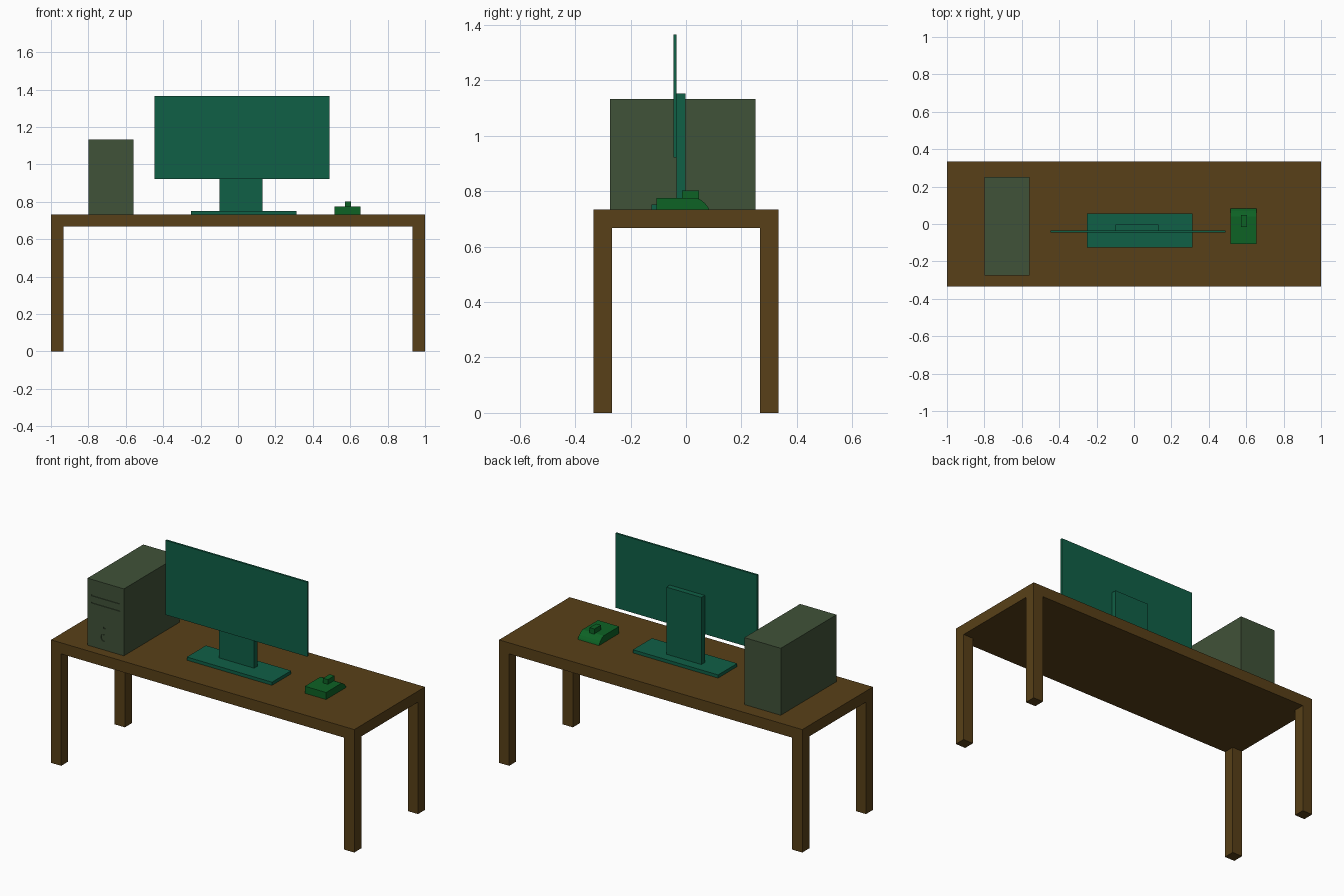
import bpy, bmesh, math

if "Cube" in bpy.data.objects:
    bpy.data.objects.remove(bpy.data.objects["Cube"])


def material(name, color):
    m = bpy.data.materials.new(name)
    m.diffuse_color = (*color, 1)
    m.use_nodes = True
    m.node_tree.nodes["Principled BSDF"].inputs["Base Color"].default_value = m.diffuse_color
    return m


WOOD = material("brown", (0.098, 0.051, 0.009))
TEAL = material("teal", (0.005, 0.115, 0.061))
CASE = material("grey_green", (0.051, 0.084, 0.040))
GREEN = material("green", (0.004, 0.122, 0.018))


def finish(name, bm, mat):
    bmesh.ops.recalc_face_normals(bm, faces=bm.faces)
    me = bpy.data.meshes.new(name)
    bm.to_mesh(me)
    bm.free()
    ob = bpy.data.objects.new(name, me)
    bpy.context.collection.objects.link(ob)
    me.materials.append(mat)
    return ob


def box(name, x, y, z, mat):
    """Box from (min, max) pairs on each axis."""
    bm = bmesh.new()
    bmesh.ops.create_cube(bm, size=1)
    for v in bm.verts:
        v.co = [r[0] if c < 0 else r[1] for c, r in zip(v.co, (x, y, z))]
    return finish(name, bm, mat)


def prism(name, points, axis, lo, hi, mat):
    """Extrude a 2D outline along x (axis 0) or y (axis 1)."""
    bm = bmesh.new()
    place = (lambda p: (lo, p[0], p[1])) if axis == 0 else (lambda p: (p[0], lo, p[1]))
    face = bm.faces.new([bm.verts.new(place(p)) for p in points])
    ext = bmesh.ops.extrude_face_region(bm, geom=[face])
    for v in ext["geom"]:
        if isinstance(v, bmesh.types.BMVert):
            v.co[axis] = hi
    return finish(name, bm, mat)


# Table
TOP = 0.733
box("table_top", (-1, 1), (-0.333, 0.333), (0.667, TOP), WOOD)
for side, sx in (("left", -1), ("right", 1)):
    for end, sy in (("front", -1), ("back", 1)):
        box(f"{end}_{side}_leg", sorted((sx, sx * 0.933)),
            sorted((sy * 0.333, sy * 0.267)), (0, 0.667), WOOD)

# Monitor
box("monitor_base", (-0.25, 0.312), (-0.125, 0.055), (TOP, 0.752), TEAL)
box("monitor_neck", (-0.10, 0.13), (-0.034, -0.002), (0.752, 1.152), TEAL)
box("monitor_screen", (-0.446, 0.489), (-0.046, -0.034), (0.921, 1.365), TEAL)

# Computer case with shallow drive slots and buttons cut in the front
case = box("computer_case", (-0.80, -0.56), (-0.275, 0.25), (TOP, 1.132), CASE)
cut_y = (-0.29, -0.271)
cutters = [
    box("upper_slot_cutter", (-0.774, -0.586), cut_y, (1.034, 1.041), CASE),
    box("lower_slot_cutter", (-0.774, -0.586), cut_y, (0.991, 0.998), CASE),
    box("small_button_cutter", (-0.693, -0.680), cut_y, (0.860, 0.870), CASE),
]
# crescent-shaped power button
outer = [(-0.69 + 0.022 * math.cos(a), 0.805 + 0.022 * math.sin(a))
         for a in (math.radians(80 + 20 * i) for i in range(11))]
inner = [(x * 0.8 - 0.69 * 0.2, z * 0.8 + 0.805 * 0.2) for x, z in reversed(outer)]
cutters.append(prism("power_button_cutter", outer + inner, 1, *cut_y, CASE))
for c in cutters:
    mod = case.modifiers.new(c.name, "BOOLEAN")
    mod.operation = "DIFFERENCE"
    mod.solver = "EXACT"
    mod.object = c
    c.hide_render = True
    c.hide_set(True)

# Mouse: flat top falling away in facets at the back
profile = [(-0.106, TOP), (-0.106, 0.775), (0.04, 0.775), (0.056, 0.767),
           (0.070, 0.755), (0.079, 0.743), (0.084, TOP)]
prism("mouse_body", profile, 0, 0.515, 0.655, GREEN)
box("mouse_wheel", (0.571, 0.603), (-0.015, 0.047), (0.765, 0.803), GREEN)
